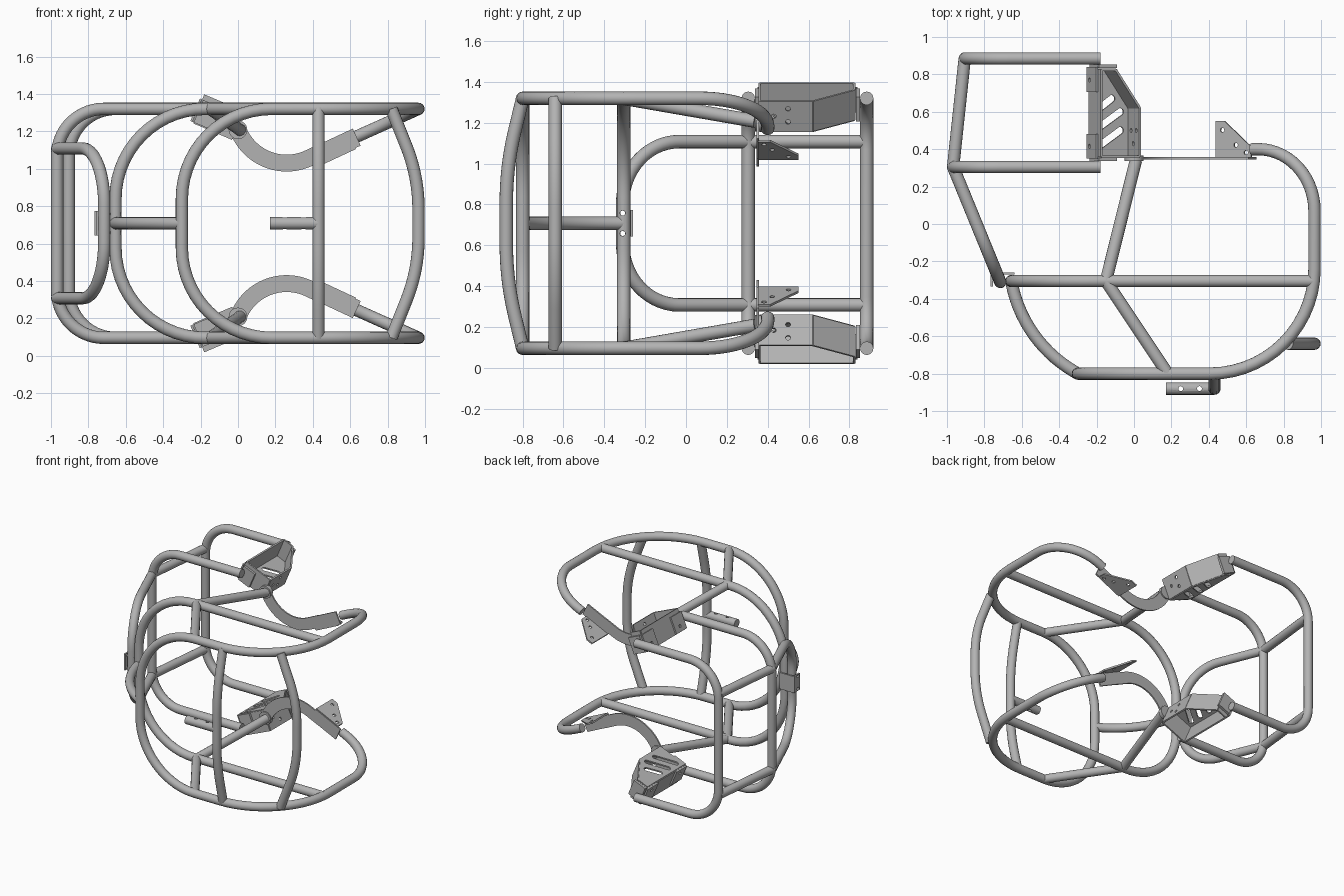
import bpy
import bmesh
import math
from mathutils import Vector, Matrix

if "Cube" in bpy.data.objects:
    bpy.data.objects.remove(bpy.data.objects["Cube"], do_unlink=True)

MID = 0.708      # height of the mirror plane; all parts are built relative to it
TOP = 0.612      # upper tubes above the mirror plane
TUBE = 0.033     # tube radius
SHEET = 0.012    # plate thickness

steel = bpy.data.materials.new("steel grey")
steel.use_nodes = True
steel.diffuse_color = (0.45, 0.45, 0.45, 1)
steel.node_tree.nodes["Principled BSDF"].inputs["Base Color"].default_value = (0.45, 0.45, 0.45, 1)


def curve_to_part(name, curve, matrix=None, mirrored=False):
    """Turn a curve into a mesh part, optionally mirrored in height."""
    temp = bpy.data.objects.new("temporary_curve", curve)
    bpy.context.collection.objects.link(temp)
    depsgraph = bpy.context.evaluated_depsgraph_get()
    mesh = bpy.data.meshes.new_from_object(temp.evaluated_get(depsgraph))
    bpy.data.objects.remove(temp, do_unlink=True)
    if matrix:
        mesh.transform(matrix)
    bm = bmesh.new()
    bm.from_mesh(mesh)
    bmesh.ops.remove_doubles(bm, verts=bm.verts, dist=0.0001)
    bmesh.ops.recalc_face_normals(bm, faces=bm.faces)
    bm.to_mesh(mesh)
    bm.free()
    mesh.name = name
    mesh.materials.clear()
    mesh.materials.append(steel)
    part = bpy.data.objects.new(name, mesh)
    part.location.z = MID
    bpy.context.collection.objects.link(part)
    if mirrored:
        mod = part.modifiers.new("Mirror", 'MIRROR')
        mod.use_axis = (False, False, True)
        mod.use_mirror_merge = False
    bpy.ops.object.select_all(action='DESELECT')
    part.select_set(True)
    bpy.context.view_layer.objects.active = part
    bpy.ops.object.shade_smooth_by_angle(angle=math.radians(35))
    return part


def add_spline(curve, points, closed):
    spline = curve.splines.new('POLY')
    spline.points.add(len(points) - 1)
    for target, p in zip(spline.points, points):
        target.co = (*p, 1)
    spline.use_cyclic_u = closed


def rounded(points, radii, steps=14):
    """Round each inner corner of a path with an arc."""
    points = [Vector(p) for p in points]
    path = [points[0]]
    for a, c, b, r in zip(points, points[1:], points[2:], radii):
        u, v = (a - c).normalized(), (b - c).normalized()
        half = u.angle(v) / 2
        centre = c + (u + v).normalized() * r / math.sin(half)
        start = c + u * r / math.tan(half) - centre
        end = c + v * r / math.tan(half) - centre
        sweep = start.angle(end)
        for i in range(steps + 1):
            t = i / steps
            path.append(centre + (start * math.sin((1 - t) * sweep)
                                  + end * math.sin(t * sweep)) / math.sin(sweep))
    return path + [points[-1]]


def tube(name, points, radii=(), mirrored=False):
    curve = bpy.data.curves.new(name, 'CURVE')
    curve.dimensions = '3D'
    curve.bevel_depth = TUBE
    curve.bevel_resolution = 6
    curve.use_fill_caps = True
    add_spline(curve, rounded(points, radii), False)
    return curve_to_part(name, curve, None, mirrored)


def hoop(name, half, radii):
    """Tube whose lower half repeats its upper half."""
    lower = [(x, y, -z) for x, y, z in reversed(half)]
    return tube(name, half + lower, radii + radii[::-1])


def plate(name, outline, origin, u, v, holes=(), thick=SHEET, mirrored=True):
    """Flat sheet in the plane of u and v, with holes."""
    curve = bpy.data.curves.new(name, 'CURVE')
    curve.dimensions = '2D'
    curve.fill_mode = 'BOTH'
    curve.extrude = thick / 2
    for loop in [outline, *holes]:
        add_spline(curve, [(a, b, 0) for a, b in loop], True)
    u, v = Vector(u).normalized(), Vector(v).normalized()
    matrix = Matrix((u, v, u.cross(v))).transposed().to_4x4()
    matrix.translation = origin
    return curve_to_part(name, curve, matrix, mirrored)


def box(a0, b0, a1, b1):
    return [(a0, b0), (a1, b0), (a1, b1), (a0, b1)]


def slot(ax, ay, bx, by, r, n=8):
    """Outline of a round-ended slot; a circle when both ends meet."""
    turn = math.atan2(by - ay, bx - ax)
    loop = []
    for x, y, first in ((bx, by, turn - math.pi / 2), (ax, ay, turn + math.pi / 2)):
        for i in range(n):
            angle = first + math.pi * i / n
            loop.append((x + r * math.cos(angle), y + r * math.sin(angle)))
    return loop


def hole(x, y, r=0.012):
    return slot(x, y, x, y, r)


# Main cage hoops
hoop("side_and_front_hoop", [(0.63, 0.4, TOP - 0.15), (0.965, 0.4, TOP), (0.965, -0.8, TOP),
                             (-0.3, -0.8, TOP)], [0.33, 0.56, 0.48])
middle_hoop = hoop("middle_hoop", [(0.965, -0.305, TOP), (-0.655, -0.305, TOP)], [0.48])
hoop("rear_inner_hoop", [(-0.18, 0.305, TOP), (-0.967, 0.305, TOP)], [0.25])
hoop("rear_outer_hoop", [(-0.18, 0.885, TOP), (-0.905, 0.885, TOP)], [0.25])
side_loop = hoop("side_loop", [(-0.967, 0.305, 0.4), (-0.715, -0.31, 0.4)], [0.3])
hoop("front_guard_bow", [(0.43, -0.8, TOP), (0.43, -0.88, 0.28)], [1.5])
hoop("side_guard_bow", [(0.82, -0.64, TOP), (0.965, -0.64, 0.25)], [0.9])

# Bracing tubes
tube("rear_link", [(-0.967, 0.305, 0.4), (-0.905, 0.885, 0.4)], mirrored=True)
tube("front_brace", [(-0.15, -0.305, TOP), (0.18, -0.8, TOP)], mirrored=True)
tube("arm_brace", [(-0.15, -0.305, TOP), (0.01, 0.34, 0.5)], mirrored=True)
tube("corner_link", [(-0.655, -0.31, 0), (-0.59, -0.63, 0), (-0.3, -0.8, 0)], [0.7])
stub = tube("mounting_stub", [(0.43, -0.88, 0), (0.17, -0.88, 0)])

# Curved flat arm
arm_angle = math.radians(25)
along = Vector((math.cos(arm_angle), 0, math.sin(arm_angle)))
across = Vector((-along.z, 0, along.x))
centre_x, centre_z, radius, half_width = 0.26, 0.6, 0.278, 0.045
inner, outer = [], []
for i in range(25):
    a = math.radians(200 + 95 * i / 24)
    for side, r in ((inner, radius - half_width), (outer, radius + half_width)):
        side.append((centre_x + r * math.cos(a), centre_z + r * math.sin(a)))
for side in (inner, outer):
    x, z = side[-1]
    side.append((x + along.x * 0.1, z + along.z * 0.1))
plate("curved_arm", inner + outer[::-1], (0, 0.352, 0), (1, 0, 0), (0, 0, 1))
plate("arm_pivot", hole(0, 0.5, 0.05), (0, 0.352, 0), (1, 0, 0), (0, 0, 1), thick=0.03)

# Angle bracket at the arm's far end
knee = Vector((0.415, 0.352, 0.364))
plate("arm_end_plate", box(0, -0.055, 0.24, 0.045), knee, along, across)
plate("arm_end_flange", [(0, 0), (0.21, 0), (0.21, 0.06), (0.05, 0.2), (0, 0.2)],
      knee - across * 0.055, along, (0, 1, 0),
      [hole(0.12, 0.07), hole(0.04, 0.15), hole(0.18, 0.03)])

# Open tray bracket: slotted floor with a wall on each edge
tilt = math.radians(23)
slope = Vector((math.cos(tilt), 0, -math.sin(tilt)))
rise = Vector((math.sin(tilt), 0, math.cos(tilt)))
corner = Vector((-0.03, 0, 1.16 - MID))
wall_height = 0.16
floor = [(-0.225, 0.36), (0, 0.36), (0, 0.62), (-0.14, 0.825), (-0.225, 0.825)]
plate("tray_floor", floor, corner, slope, (0, 1, 0),
      [slot(-0.18, 0.61, -0.1, 0.67, 0.02), slot(-0.18, 0.51, -0.05, 0.6, 0.02),
       slot(-0.18, 0.41, -0.05, 0.5, 0.02)])
wall_names = ["front", "inner", "slanted", "rear", "outer"]
for i, label in enumerate(wall_names):
    a, b = floor[i], floor[(i + 1) % len(floor)]
    edge = slope * (b[0] - a[0]) + Vector((0, b[1] - a[1], 0))
    holes = [hole(0.14, 0.05), hole(0.14, 0.12), hole(0.07, 0.08)] if label == "inner" else []
    plate("tray_" + label + "_wall", box(0, 0, edge.length, wall_height),
          corner + slope * a[0] + Vector((0, a[1], 0)), edge, rise, holes)

# Tabs that join the tray to the rear hoops
for label, y0, y1, end in (("front", 0.35, 0.48, 0.347), ("rear", 0.705, 0.84, 0.843)):
    plate(label + "_tray_tab", box(y0, 0, y1, 0.13), corner - slope * 0.238, (0, 1, 0), rise,
          [hole(y0 + 0.065, 0.04)])
    plate(label + "_hoop_tab", box(-0.225, 0, -0.12, 0.13), corner + Vector((0, end, 0)),
          slope, rise, thick=0.02)

# Angle plate where the side loop meets the middle hoop
plate("side_latch_plate", box(-0.335, -0.065, -0.265, 0.065), (-0.76, 0, 0), (0, 1, 0), (0, 0, 1),
      [hole(-0.31, 0.05), hole(-0.31, -0.05)], mirrored=False)
plate("side_latch_flange", box(-0.76, -0.065, -0.64, 0.065), (0, -0.265, 0), (1, 0, 0), (0, 0, 1),
      mirrored=False)


# Drilled holes
def drill(targets, location, rotation):
    bpy.ops.mesh.primitive_cylinder_add(vertices=16, radius=0.013, depth=0.3,
                                        location=location, rotation=rotation)
    cutter = bpy.context.object
    cutter.name = "drill_cutter"
    cutter.hide_render = True
    cutter.hide_set(True)
    cutter.display_type = 'WIRE'
    for part in targets:
        mod = part.modifiers.new("Drill", 'BOOLEAN')
        mod.operation = 'DIFFERENCE'
        mod.solver = 'EXACT'
        mod.object = cutter


for x in (0.25, 0.35):
    drill([stub], (x, -0.88, MID), (0, 0, 0))
for z in (-0.05, 0.05):
    drill([middle_hoop, side_loop], (-0.69, -0.31, MID + z), (0, math.pi / 2, 0))
